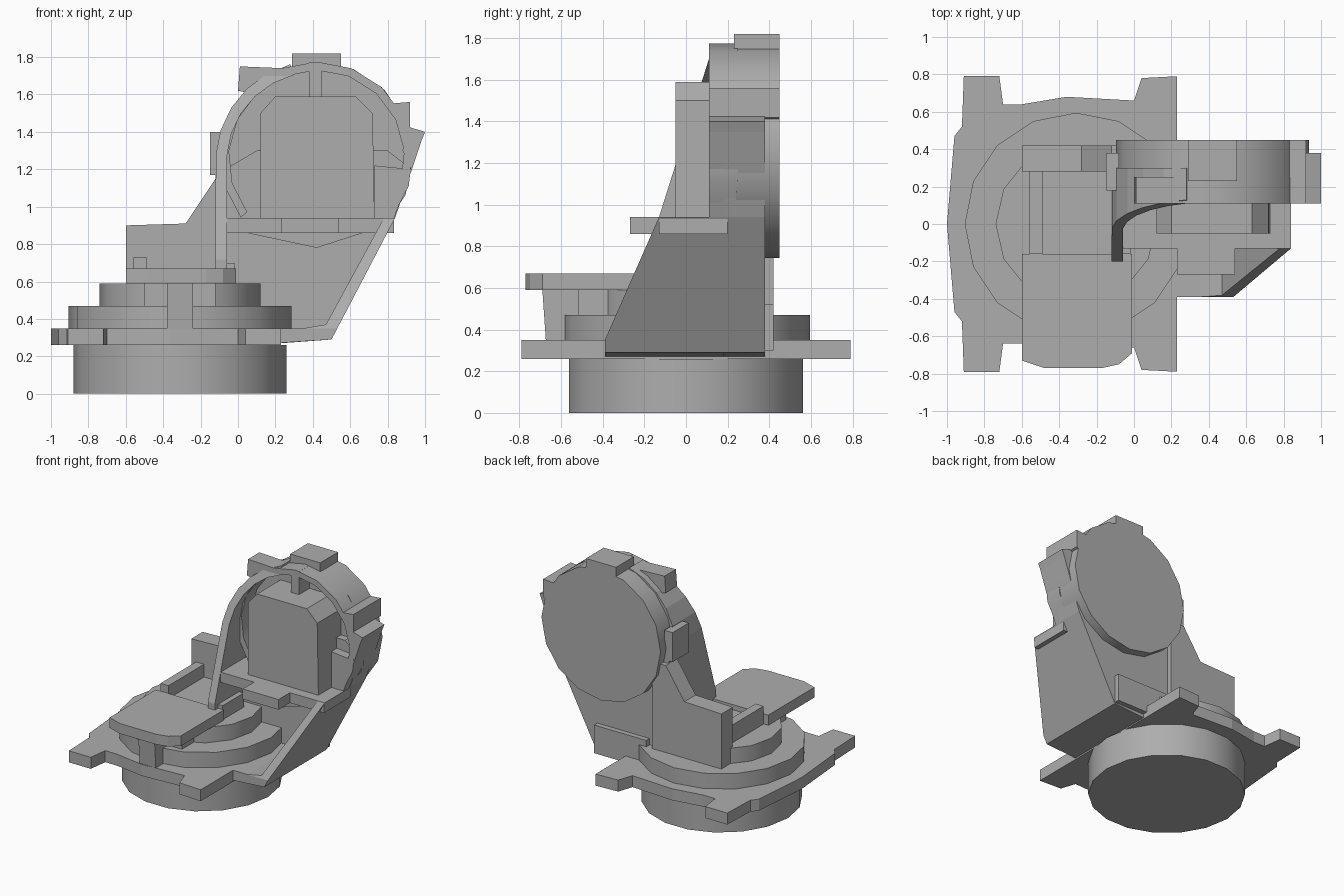
import bpy, bmesh
from math import sin, cos, pi, radians
from mathutils import Vector

cube = bpy.data.objects.get("Cube")
if cube:
    bpy.data.objects.remove(cube, do_unlink=True)

grey = bpy.data.materials.new("plain grey")
grey.use_nodes = True
grey.diffuse_color = (0.42, 0.42, 0.42, 1)
grey.node_tree.nodes["Principled BSDF"].inputs["Base Color"].default_value = (0.42, 0.42, 0.42, 1)


def prism(name, outline, axis, lo, hi, cut=None, smooth=False):
    """Extrude a 2D outline along an axis; cut = (point, normal) trims the normal side."""
    def place(p, d):
        return {"x": (d, p[0], p[1]), "y": (p[0], d, p[1]), "z": (p[0], p[1], d)}[axis]
    bm = bmesh.new()
    face = bm.faces.new([bm.verts.new(place(p, lo)) for p in outline])
    moved = bmesh.ops.extrude_face_region(bm, geom=[face])["geom"]
    shift = Vector(place((0, 0), hi - lo))
    bmesh.ops.translate(bm, vec=shift, verts=[v for v in moved if isinstance(v, bmesh.types.BMVert)])
    if cut:
        bmesh.ops.bisect_plane(bm, geom=bm.verts[:] + bm.edges[:] + bm.faces[:],
                               plane_co=cut[0], plane_no=cut[1], clear_outer=True)
        bmesh.ops.holes_fill(bm, edges=[e for e in bm.edges if e.is_boundary])
    bmesh.ops.recalc_face_normals(bm, faces=bm.faces)
    mesh = bpy.data.meshes.new(name)
    bm.to_mesh(mesh)
    bm.free()
    mesh.materials.append(grey)
    ob = bpy.data.objects.new(name, mesh)
    bpy.context.collection.objects.link(ob)
    if smooth:
        bpy.ops.object.select_all(action="DESELECT")
        ob.select_set(True)
        bpy.context.view_layer.objects.active = ob
        bpy.ops.object.shade_smooth_by_angle(angle=radians(32))
    return ob


def box(name, x, y, z):
    return prism(name, [(x[0], y[0]), (x[1], y[0]), (x[1], y[1]), (x[0], y[1])], "z", *z)


def arc(cx, cy, r, a, b, n):
    return [(cx + r * cos(radians(a + (b - a) * i / n)),
             cy + r * sin(radians(a + (b - a) * i / n))) for i in range(n + 1)]


def disc(cx, cy, r, n):
    return arc(cx, cy, r, 0, 360, n)[:-1]


# Round foot and stepped turntable
BX = -0.31
prism("foot_drum", disc(BX, 0, 0.57, 18), "z", 0, 0.26, smooth=True)
half = [(-1, 0), (-0.96, 0.47), (-0.92, 0.52), (-0.91, 0.79), (-0.72, 0.79), (-0.70, 0.64),
        (-0.6, 0.64), (-0.36, 0.68), (0, 0.66), (0.04, 0.78), (0.23, 0.79)]
prism("flange", half + [(x, -y) for x, y in reversed(half[1:])], "z", 0.26, 0.35)
prism("lower_step", disc(BX, 0, 0.595, 16), "z", 0.35, 0.47, smooth=True)
prism("upper_step", disc(BX, 0, 0.43, 14), "z", 0.47, 0.59, smooth=True)

# Front platform with its support and the tray behind it
prism("platform", [(-0.6, -0.16), (-0.6, -0.73), (-0.48, -0.77), (-0.17, -0.77),
                   (-0.08, -0.75), (-0.01, -0.69), (-0.01, -0.16)], "z", 0.59, 0.67)
prism("platform_post", [(-0.67, 0.30), (-0.69, 0.59), (-0.3, 0.59), (-0.3, 0.30)], "x", -0.38, -0.24)
box("platform_brace", (-0.5, -0.12), (-0.52, -0.16), (0.47, 0.59))
box("tray_floor", (-0.49, -0.12), (-0.16, 0.28), (0.55, 0.63))
box("tray_rail", (-0.56, -0.49), (-0.16, 0.28), (0.55, 0.73))
box("tray_stop", (-0.12, -0.02), (-0.16, 0.1), (0.55, 0.70))

# Rear wall and upright back panel
prism("rear_wall", [(-0.6, 0.35), (-0.6, 0.90), (-0.28, 0.91), (-0.12, 1.15), (0, 1.15),
                    (0, 0.35)], "y", 0.28, 0.42)
prism("back_panel", [(-0.12, 0.35), (-0.12, 1.17), (0.1, 1.3), (0.8, 1.3), (0.93, 1.2),
                     (0.84, 0.94), (0.5, 0.29), (0.23, 0.27)], "y", 0.18, 0.38)
box("rear_foot", (0.05, 0.5), (0.3, 0.42), (0.30, 0.52))

# Leaning side frame, trimmed along the sloped front
slope = (Vector((0, -0.39, 0.35)), Vector((0, -0.59, 0.26)))
prism("side_frame", [(0.2, 0.27), (0.5, 0.29), (0.84, 0.94), (0.78, 0.94), (0.47, 0.37),
                     (0.35, 0.35), (0.2, 0.35)], "y", -0.39, 0.2, slope)

# Shelf
box("shelf", (-0.07, 0.835), (-0.13, 0.2), (0.86, 0.94))
box("shelf_lip", (0.23, 0.54), (-0.27, -0.12), (0.86, 0.94))
prism("shelf_gusset", [(0, 0.87), (0.7, 0.87), (0.42, 0.78)], "y", -0.1, 0.2)

# Round head: closed back, arched rim and swept left cheek
HX, HZ = 0.42, 1.26
prism("head_back", disc(HX, HZ, 0.515, 16), "y", 0.24, 0.45, smooth=True)
prism("head_rim", arc(HX, HZ, 0.515, -38, 218, 12) + arc(HX, HZ, 0.47, 218, -38, 12),
      "y", 0.11, 0.25, smooth=True)
lean = (Vector((0, -0.13, 0.94)), Vector((0, -0.76, 0.24)))
cheek = ([(-0.12, 0.67)] + arc(HX, HZ - 0.02, 0.54, 176, 105, 5)
         + arc(HX, HZ - 0.02, 0.48, 105, 176, 5) + [(-0.06, 0.67)])
prism("left_cheek", cheek, "y", -0.2, 0.3, lean)
prism("right_cheek_block", [(0.73, 0.94), (0.835, 0.94), (0.93, 1.2), (0.73, 1.22)], "y", 0.11, 0.25)

# Panel inside the head
prism("inner_panel", [(0.12, 0.94), (0.12, 1.5), (0.2, 1.59), (0.63, 1.59), (0.72, 1.5),
                      (0.73, 0.94)], "y", -0.05, 0.25)
box("top_strut", (0.38, 0.45), (0.11, 0.25), (1.58, 1.77))

# Lugs around the head
box("top_lug", (0.29, 0.55), (0.23, 0.45), (1.74, 1.82))
box("left_lug", (-0.15, -0.08), (0.18, 0.38), (1.17, 1.40))
prism("upper_left_lug", [(0.0, 1.62), (0.01, 1.75), (0.25, 1.74), (0.1, 1.6)], "y", 0.11, 0.25)
prism("right_lug", [(0.8, 1.55), (0.92, 1.56), (0.92, 1.42), (0.88, 1.4)], "y", 0.11, 0.45)
prism("right_spur", [(0.9, 1.43), (1.0, 1.40), (0.98, 1.35), (0.93, 1.2), (0.88, 1.3)],
      "y", 0.11, 0.38)
